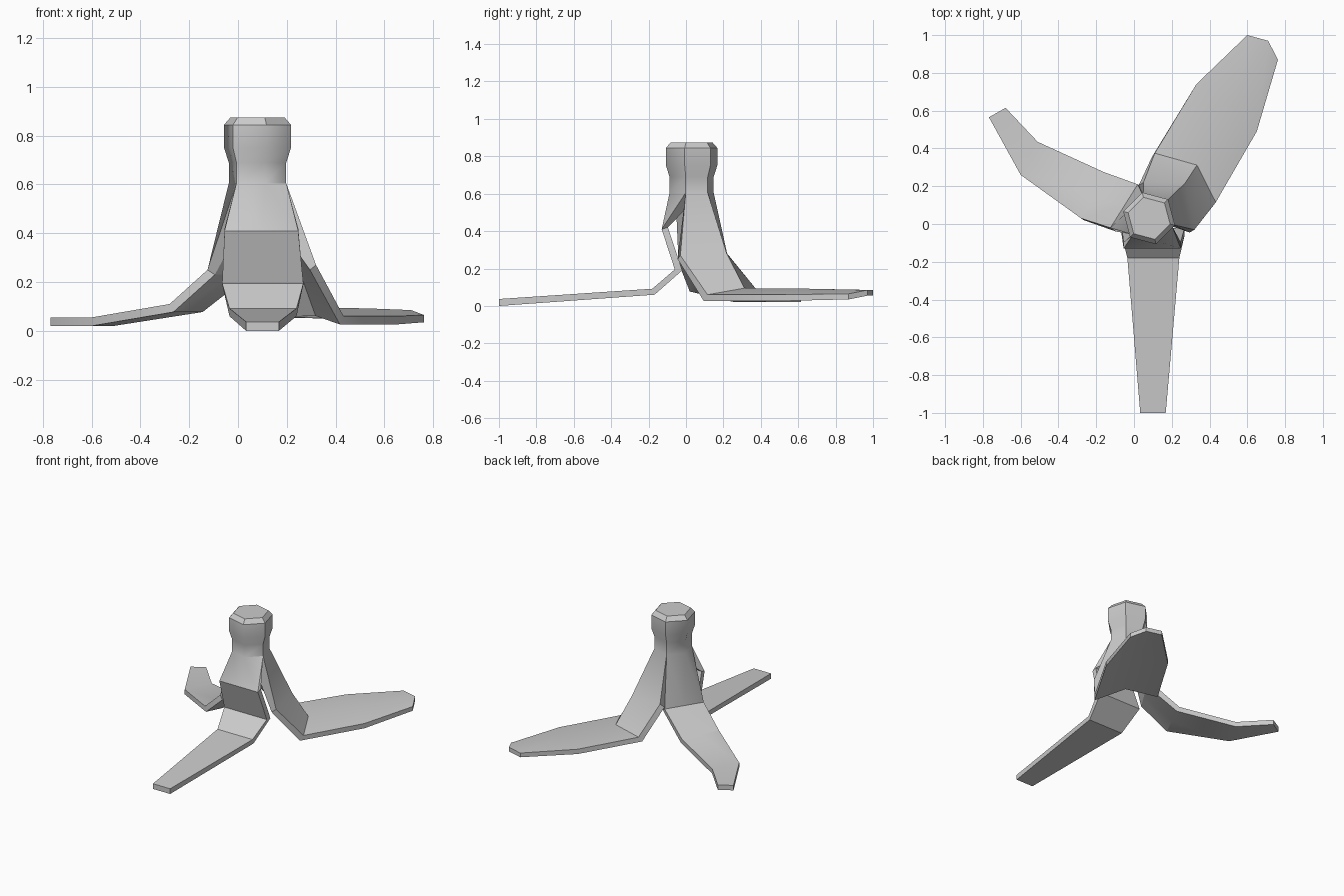
import bpy, bmesh
from math import cos, sin, radians
from mathutils import Vector

if "Cube" in bpy.data.objects:
    bpy.data.objects.remove(bpy.data.objects["Cube"])

CX, CY = 0.08, 0.03
bm = bmesh.new()
soft_edges = []


def face(*vs):
    unique = []
    for v in vs:
        if v not in unique:
            unique.append(v)
    if len(unique) > 2:
        bm.faces.new(unique)


def ring(z, r):
    return [bm.verts.new((CX + r * cos(radians(a)), CY + r * sin(radians(a)), z))
            for a in range(-15, 345, 60)]


# Hexagonal neck with a bevelled, closed top
rings = [ring(z, r) for z, r in
         [(0.605, 0.122), (0.69, 0.122), (0.75, 0.142), (0.845, 0.142), (0.875, 0.115)]]
for a, b in zip(rings, rings[1:]):
    for i in range(6):
        j = (i + 1) % 6
        face(a[i], a[j], b[j], b[i])
for a, b in zip(rings[:3], rings[1:4]):
    soft_edges += [(a[i], b[i]) for i in (3, 5)]
face(*rings[-1])
apex = bm.verts.new((CX, CY, 0.55))


def mid(a, b):
    return tuple((Vector(a) + Vector(b)) / 2)


def leaf(start, rows):
    """Thick strip hanging from three neck corners; each row is
    (edge, middle or None, edge, offset to the inner skin)."""
    outer = [[rings[0][(start + k) % 6] for k in range(3)]]
    inner = [[apex] * 3]
    for a, m, b, off in rows:
        pts = [Vector(p) for p in (a, m or mid(a, b), b)]
        outer.append([bm.verts.new(p) for p in pts])
        inner.append([bm.verts.new(p + Vector(off)) for p in pts])
    for o0, o1, i0, i1 in zip(outer, outer[1:], inner, inner[1:]):
        for k in (0, 1):
            face(o0[k], o1[k], o1[k + 1], o0[k + 1])
            face(i0[k], i0[k + 1], i1[k + 1], i1[k])
        face(o0[0], i0[0], i1[0], o1[0])
        face(o0[2], o1[2], i1[2], i0[2])
    for k in (0, 1):
        face(outer[-1][k], inner[-1][k], inner[-1][k + 1], outer[-1][k + 1])


# Broad leaf, back right
leaf(0, [
    ((.32, -.03, .27), (.272, .218, .28), (.05, .22, .28), (-.025, -.015, -.02)),
    ((.433, .115, .06), (.333, .312, .095), (.11, .375, .09), (-.015, -.02, -.034)),
    ((.65, .49, .06), (.53, .65, .092), (.33, .74, .085), (0, 0, -.034)),
    ((.762, .87, .065), (.71, .97, .085), (.6, 1.0, .085), (0, 0, -.03)),
])
# Curled leaf, left
leaf(2, [
    ((.02, .21, .25), None, (-.125, -.02, .25), (.03, -.02, -.02)),
    ((-.16, .275, .11), None, (-.28, .03, .11), (.015, -.01, -.033)),
    ((-.51, .435, .055), None, (-.6, .26, .055), (0, 0, -.035)),
    ((-.68, .615, .055), None, (-.768, .565, .055), (0, 0, -.035)),
])
# Long leaf, front
leaf(4, [
    ((-.055, -.13, .41), None, (.247, -.13, .41), (0, .033, .01)),
    ((-.065, -.06, .195), None, (.268, -.06, .195), (0, .04, -.005)),
    ((-.035, -.18, .092), None, (.24, -.18, .092), (0, .012, -.032)),
    ((.033, -1, .037), None, (.168, -1, .037), (0, 0, -.037)),
])

# Smooth faces, with hard creases except along the middle of each neck panel
bmesh.ops.recalc_face_normals(bm, faces=bm.faces)
for f in bm.faces:
    f.smooth = True
for e in bm.edges:
    e.smooth = e.calc_face_angle(0) < radians(30)
for a, b in soft_edges:
    bm.edges.get((a, b)).smooth = True

mesh = bpy.data.meshes.new("peel")
bm.to_mesh(mesh)
bm.free()
bpy.context.collection.objects.link(bpy.data.objects.new("peel", mesh))
